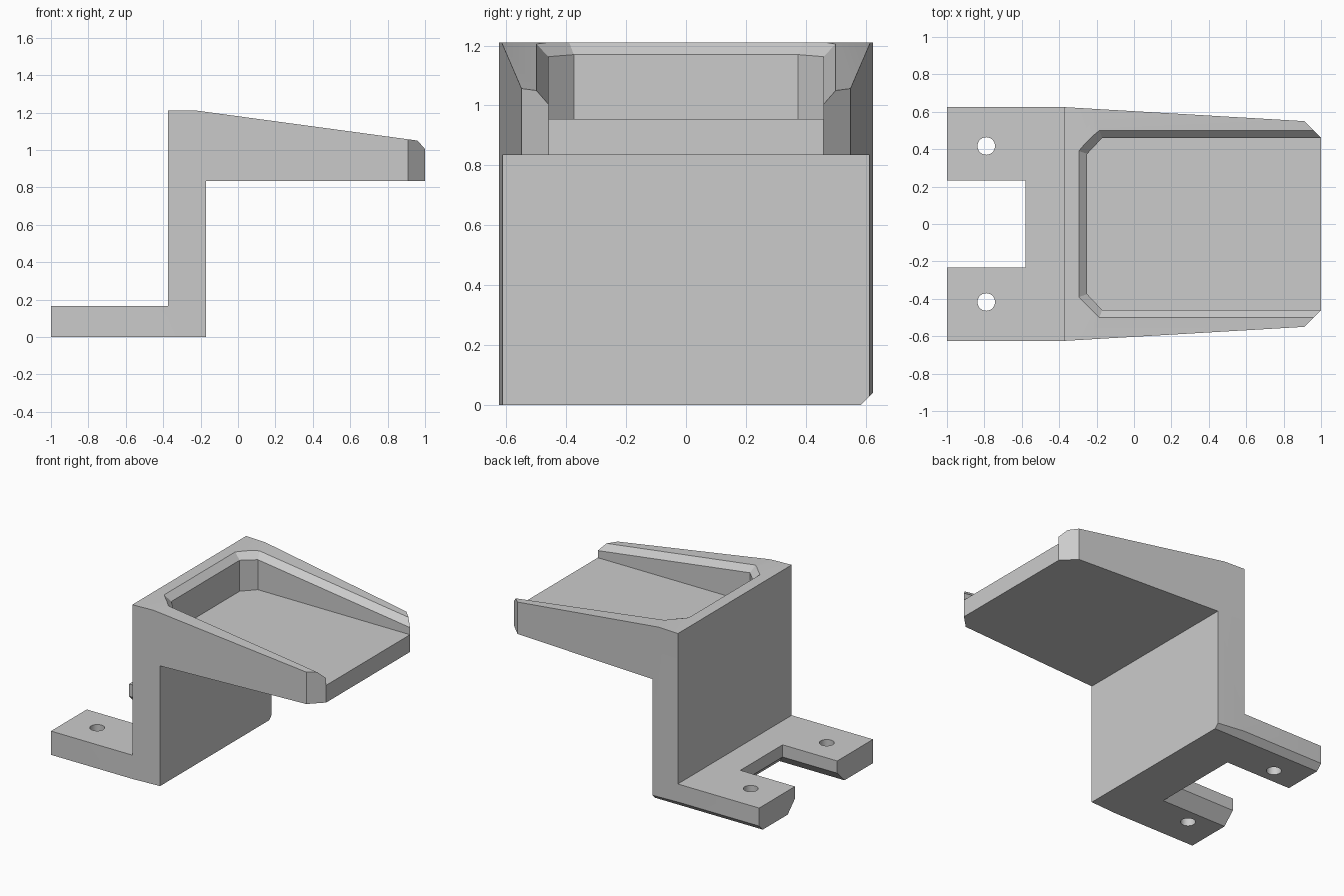
import bpy, bmesh
from math import cos, sin, pi, radians

if "Cube" in bpy.data.objects:
    bpy.data.objects.remove(bpy.data.objects["Cube"])

grey = bpy.data.materials.new("plain_grey")
grey.use_nodes = True
colour = (0.6, 0.6, 0.6, 1)
grey.diffuse_color = colour
grey.node_tree.nodes["Principled BSDF"].inputs["Base Color"].default_value = colour


def loft(name, rings):
    """Closed solid through rings of equal point count."""
    bm = bmesh.new()
    loops = [[bm.verts.new(p) for p in ring] for ring in rings]
    bm.faces.new(loops[0])
    bm.faces.new(loops[-1])
    n = len(loops[0])
    for a, b in zip(loops, loops[1:]):
        for i in range(n):
            j = (i + 1) % n
            bm.faces.new((a[i], a[j], b[j], b[i]))
    bmesh.ops.recalc_face_normals(bm, faces=bm.faces)
    mesh = bpy.data.meshes.new(name)
    bm.to_mesh(mesh)
    bm.free()
    mesh.materials.append(grey)
    obj = bpy.data.objects.new(name, mesh)
    bpy.context.collection.objects.link(obj)
    return obj


def combine(target, tool, operation):
    """Apply a boolean and discard the tool."""
    mod = target.modifiers.new("cut", 'BOOLEAN')
    mod.operation = operation
    mod.solver = 'EXACT'
    mod.object = tool
    bpy.context.view_layer.objects.active = target
    bpy.ops.object.modifier_apply(modifier=mod.name)
    bpy.data.objects.remove(tool)


def flat(points, z):
    return [(x, y, z) for x, y in points]


def top(x):
    """Height of the upper surface: level, then sloping forward."""
    return 1.21 - max(0, x + 0.22) * 0.1356


def mirrored(half):
    return half + [(x, -y) for x, y in reversed(half)]


# Stepped side profile, later trimmed to the plan outline
profile = [(-1.2, 0), (-0.17, 0), (-0.17, 0.835), (1.2, 0.835), (1.2, top(1.2)),
           (-0.22, 1.21), (-0.375, 1.21), (-0.375, 0.165), (-1.2, 0.165)]
bracket = loft("bracket_body", [[(x, y, z) for x, z in profile] for y in (-1, 1)])

# Plan outline: straight feet, tapered arm, clipped tip corners
plan = mirrored([(-1, 0.625), (-0.375, 0.625), (0.91, 0.55), (1, 0.46)])
combine(bracket, loft("plan_trim", [flat(plan, -1), flat(plan, 2)]), 'INTERSECT')

# Open tray with clipped back corners and a bevelled rim
inner = mirrored([(1.3, 0.46), (-0.17, 0.46), (-0.25, 0.375)])
outer = mirrored([(1.3, 0.54), (-0.20, 0.54), (-0.34, 0.405)])
tray = [flat(inner, 0.955),
        [(x, y, top(x) - 0.04) for x, y in inner],
        [(x, y, top(x) + 0.04) for x, y in outer],
        flat(outer, 1.5)]
combine(bracket, loft("tray_cutter", tray), 'DIFFERENCE')

# Slot between the feet, flared along its lower edge
slot = []
for z, flare in ((-0.1, 0.18), (0.08, 0), (0.3, 0)):
    half = [(-1.5, 0.232 + flare), (-0.58 + flare, 0.232 + flare)]
    slot.append(flat(mirrored(half), z))
combine(bracket, loft("slot_cutter", slot), 'DIFFERENCE')

# Bevel along one outer lower edge
wedge = [(0.545, -0.04), (0.7, -0.04), (0.7, 0.115)]
combine(bracket, loft("edge_cutter", [[(x, y, z) for y, z in wedge] for x in (-2, 0)]),
        'DIFFERENCE')

# Screw holes in the feet
for side in (-1, 1):
    circle = [(-0.79 + 0.047 * cos(i * pi / 16), side * 0.417 + 0.047 * sin(i * pi / 16))
              for i in range(32)]
    combine(bracket, loft("hole_cutter", [flat(circle, -0.1), flat(circle, 0.3)]), 'DIFFERENCE')

# Smooth hole walls, crisp edges elsewhere
bpy.ops.object.select_all(action='DESELECT')
bracket.select_set(True)
bpy.context.view_layer.objects.active = bracket
bpy.ops.object.shade_smooth_by_angle(angle=radians(20))
